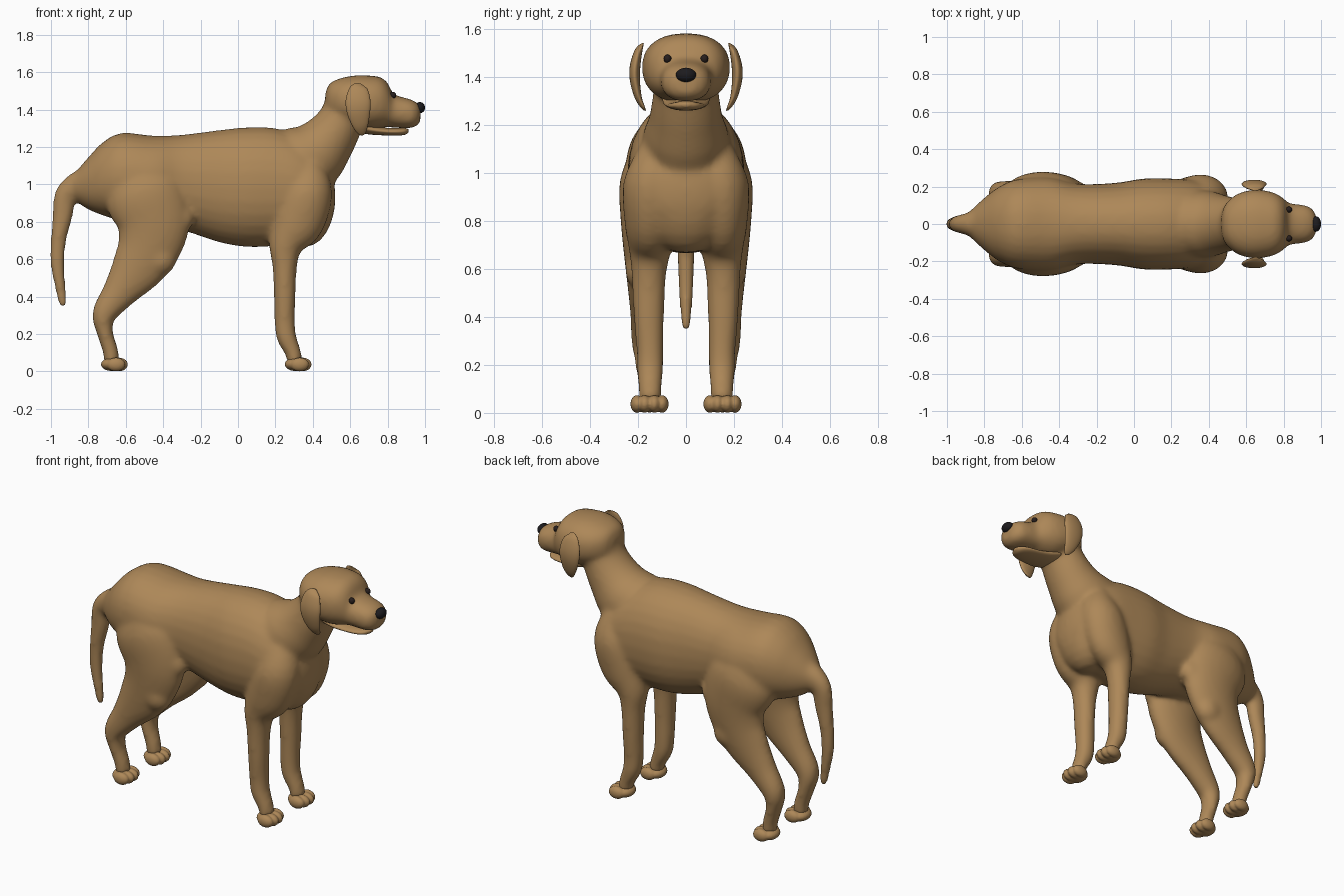
import bpy, bmesh, math
from mathutils import Vector, Matrix


def material(name, rgb):
    m = bpy.data.materials.new(name)
    m.diffuse_color = (*rgb, 1)
    return m


FUR = material("tan fur", (0.42, 0.245, 0.098))
NOSE = material("dark nose", (0.012, 0.011, 0.013))
EYE = material("dark eye", (0.02, 0.013, 0.012))


def spline(rows, steps):
    """Catmull-Rom interpolation of section rows."""
    out = []
    for i in range(len(rows) - 1):
        a, b = rows[max(i - 1, 0)], rows[i]
        c, d = rows[i + 1], rows[min(i + 2, len(rows) - 1)]
        for k in range(steps):
            t = k / steps
            out.append([0.5 * (2 * q + (r - p) * t + (2 * p - 5 * q + 4 * r - s) * t * t
                        + (3 * q - p - 3 * r + s) * t ** 3) for p, q, r, s in zip(a, b, c, d)])
    return out + [list(rows[-1])]


def loft(bm, rows, side=1, power=2.0, upright=False, n=28, steps=4):
    """Rows are x, y, z, half width, half depth; side=-1 mirrors in y."""
    pts = spline(rows, steps)
    rings = []
    for i, (x, y, z, w, d) in enumerate(pts):
        p, q = pts[max(i - 1, 0)], pts[min(i + 1, len(pts) - 1)]
        tan = Vector((q[0] - p[0], 0, q[2] - p[2])).normalized()
        if upright:
            tan = Vector((1, 0, 0))
        across = tan.cross(Vector((0, 1, 0)))
        ring = []
        for k in range(n):
            a = 2 * math.pi * k / n
            c, s = math.cos(a), math.sin(a)
            c = math.copysign(abs(c) ** (2 / power), c)
            s = math.copysign(abs(s) ** (2 / power), s)
            co = Vector((x, y + max(w, .003) * c, z)) + across * max(d, .003) * s
            co.y *= side
            ring.append(bm.verts.new(co))
        rings.append(ring)
    for r0, r1 in zip(rings, rings[1:]):
        for k in range(n):
            bm.faces.new((r0[k], r0[(k + 1) % n], r1[(k + 1) % n], r1[k]))
    bm.faces.new(rings[0])
    bm.faces.new(rings[-1])


def ball(bm, loc, radii):
    bmesh.ops.create_uvsphere(bm, u_segments=20, v_segments=12, radius=1,
                              matrix=Matrix.Translation(loc) @ Matrix.Diagonal((*radii, 1)))


def finish(name, bm, mat, voxel=0, passes=0):
    """Make the object; voxel > 0 fuses its pieces into one soft skin."""
    bmesh.ops.recalc_face_normals(bm, faces=bm.faces)
    for f in bm.faces:
        f.smooth = True
    me = bpy.data.meshes.new(name)
    bm.to_mesh(me)
    bm.free()
    me.materials.append(mat)
    ob = bpy.data.objects.new(name, me)
    bpy.context.collection.objects.link(ob)
    if voxel:
        rm = ob.modifiers.new("fuse", 'REMESH')
        rm.mode = 'VOXEL'
        rm.voxel_size = voxel
        rm.use_smooth_shade = True
        sm = ob.modifiers.new("soften", 'SMOOTH')
        sm.factor = .5
        sm.iterations = passes
    return ob


# Body: torso, neck, head, legs and tail fused into one skin
bm = bmesh.new()
loft(bm, [(-.91, 0, .98, .04, .04), (-.86, 0, .99, .085, .085), (-.80, 0, 1.005, .14, .14),
          (-.72, 0, 1.03, .2, .197), (-.62, 0, 1.04, .24, .235), (-.45, 0, 1.02, .25, .24),
          (-.3, 0, 1.01, .215, .255), (-.1, 0, .99, .22, .30), (.05, 0, .985, .243, .32),
          (.2, 0, .985, .243, .315), (.33, 0, .97, .235, .285), (.43, 0, .945, .205, .22),
          (.495, 0, .93, .13, .13), (.518, 0, .93, .05, .05)], power=2.15, upright=True)
# breast
ball(bm, (.36, 0, .93), (.162, .215, .265))
# neck
loft(bm, [(.22, 0, 1.08, .18, .19), (.38, 0, 1.14, .18, .19), (.48, 0, 1.235, .152, .15),
          (.55, 0, 1.34, .137, .124), (.585, 0, 1.43, .13, .12)])
# head and muzzle
loft(bm, [(.467, 0, 1.44, .05, .05), (.49, 0, 1.45, .108, .09), (.55, 0, 1.448, .16, .12),
          (.63, 0, 1.443, .183, .14), (.70, 0, 1.437, .18, .145), (.76, 0, 1.437, .163, .137),
          (.80, 0, 1.425, .137, .118), (.828, 0, 1.395, .112, .092), (.87, 0, 1.385, .106, .084),
          (.92, 0, 1.378, .1, .078), (.955, 0, 1.375, .08, .064), (.975, 0, 1.375, .045, .042)],
     power=2.3, upright=True)
# tail
loft(bm, [(-.80, 0, 1.02, .09, .08), (-.88, 0, .985, .062, .066), (-.925, 0, .93, .05, .06),
          (-.938, 0, .83, .044, .054), (-.96, 0, .70, .039, .042), (-.965, 0, .57, .034, .038),
          (-.95, 0, .45, .027, .03), (-.938, 0, .37, .022, .024), (-.935, 0, .342, .013, .013)])
for side in (1, -1):
    # front leg with shoulder
    loft(bm, [(.37, .11, 1.12, .08, .08), (.37, .14, .97, .12, .135), (.32, .15, .80, .107, .14),
              (.258, .15, .68, .088, .095), (.25, .155, .57, .072, .067), (.25, .155, .4, .064, .058),
              (.25, .15, .26, .057, .055), (.26, .15, .18, .056, .053), (.295, .15, .1, .048, .043),
              (.303, .15, .05, .047, .043)], side)
    # hind leg with thigh
    loft(bm, [(-.57, .12, 1.12, .09, .13), (-.51, .15, .97, .125, .21), (-.455, .165, .81, .108, .2),
              (-.475, .17, .67, .09, .172), (-.54, .17, .55, .076, .142), (-.635, .165, .42, .068, .094),
              (-.715, .165, .305, .064, .066), (-.712, .158, .21, .056, .044),
              (-.682, .152, .11, .047, .042), (-.675, .15, .05, .046, .042)], side)
    # flank fold and stifle
    ball(bm, (-.32, side * .17, .82), (.085, .06, .085))
    ball(bm, (-.42, side * .185, .6), (.09, .07, .09))
finish("body", bm, FUR, .013, 14)

# Lower jaw, slightly open
bm = bmesh.new()
loft(bm, [(.64, 0, 1.315, .10, .035), (.70, 0, 1.295, .095, .028), (.78, 0, 1.283, .082, .021),
          (.85, 0, 1.281, .07, .02), (.892, 0, 1.283, .048, .018), (.912, 0, 1.286, .015, .008)],
     upright=True)
finish("lower_jaw", bm, FUR)

# Nose
bm = bmesh.new()
ball(bm, (.972, 0, 1.41), (.028, .042, .03))
finish("nose", bm, NOSE)

for side, tag in ((1, "left"), (-1, "right")):
    # Hanging ear
    bm = bmesh.new()
    loft(bm, [(.65, .18, 1.54, .004, .012), (.645, .197, 1.515, .016, .047),
              (.642, .212, 1.45, .022, .066), (.645, .213, 1.385, .021, .062),
              (.655, .199, 1.315, .015, .042), (.664, .18, 1.275, .009, .022),
              (.668, .17, 1.262, .003, .005)], side)
    finish(tag + "_ear", bm, FUR)
    # Eye
    bm = bmesh.new()
    ball(bm, (.828, side * .077, 1.477), (.018, .016, .018))
    finish(tag + "_eye", bm, EYE)
    # Paws with four toes
    for x, end in ((.312, "front"), (-.67, "hind")):
        bm = bmesh.new()
        ball(bm, (x - .005, side * .152, .038), (.058, .068, .036))
        for dy, dx in ((-.052, .018), (-.02, .032), (.02, .032), (.052, .018)):
            ball(bm, (x + dx, side * .152 + dy, .037), (.05, .028, .037))
        finish(f"{tag}_{end}_paw", bm, FUR, .006, 3)
